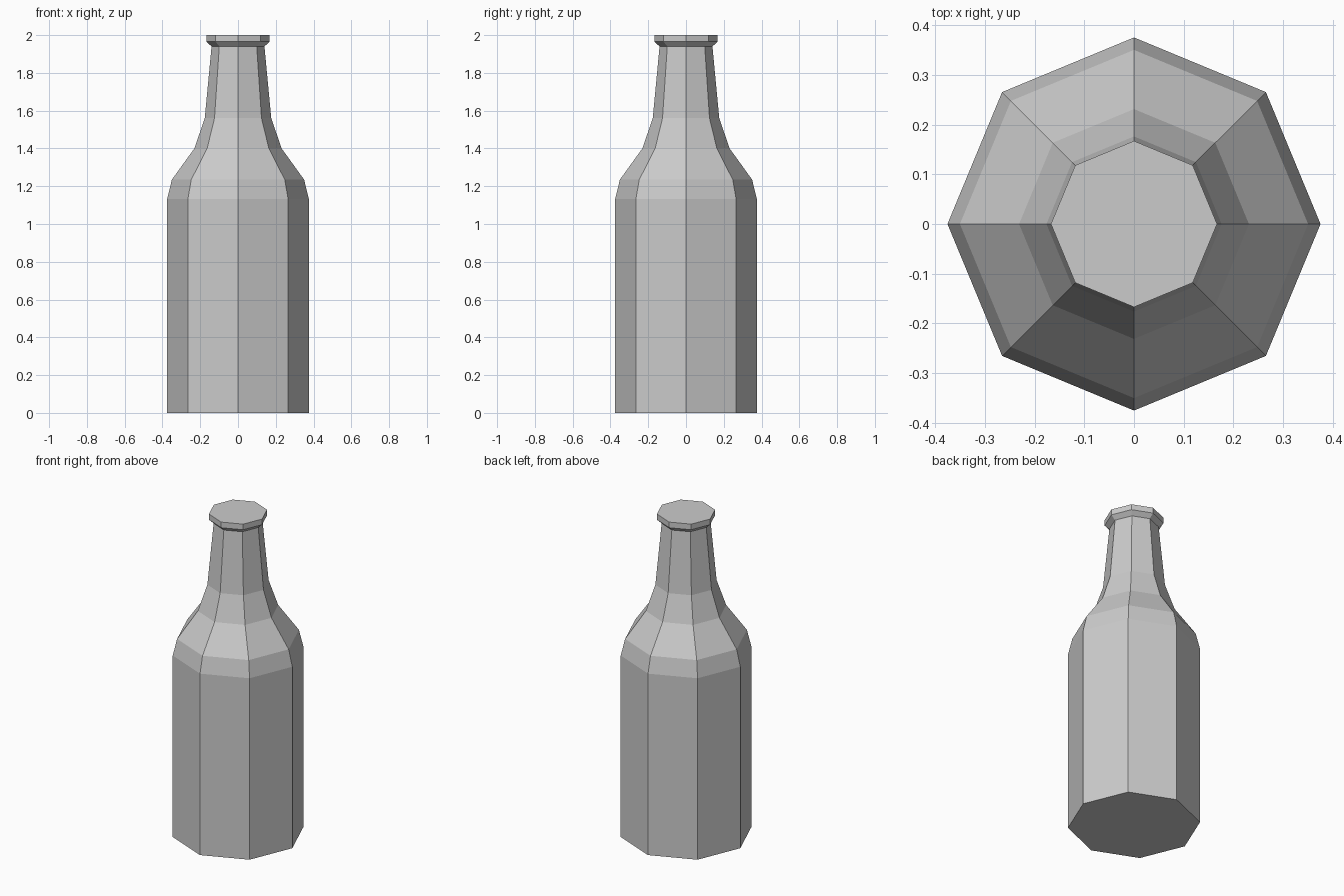
import bpy, bmesh
from math import cos, sin, tau

if "Cube" in bpy.data.objects:
    bpy.data.objects.remove(bpy.data.objects["Cube"])

SIDES = 8


def lathe(name, profile):
    """Revolve (radius, z) points into a closed, flat-faced solid."""
    bm = bmesh.new()
    rings = [[bm.verts.new((r * cos(tau * i / SIDES), r * sin(tau * i / SIDES), z))
              for i in range(SIDES)] for r, z in profile]
    for low, high in zip(rings, rings[1:]):
        for i in range(SIDES):
            j = (i + 1) % SIDES
            bm.faces.new((low[i], low[j], high[j], high[i]))
    bm.faces.new(rings[0][::-1])
    bm.faces.new(rings[-1])
    mesh = bpy.data.meshes.new(name)
    bm.to_mesh(mesh)
    bm.free()
    obj = bpy.data.objects.new(name, mesh)
    bpy.context.collection.objects.link(obj)
    return obj


# Bottle: straight body, sloping shoulder, tapered neck, flared lip
lathe("bottle", [
    (0.375, 0.0), (0.375, 1.133),
    (0.35, 1.235), (0.231, 1.40), (0.176, 1.56),
    (0.14, 1.94),
    (0.167, 1.965), (0.167, 2.0),
])
